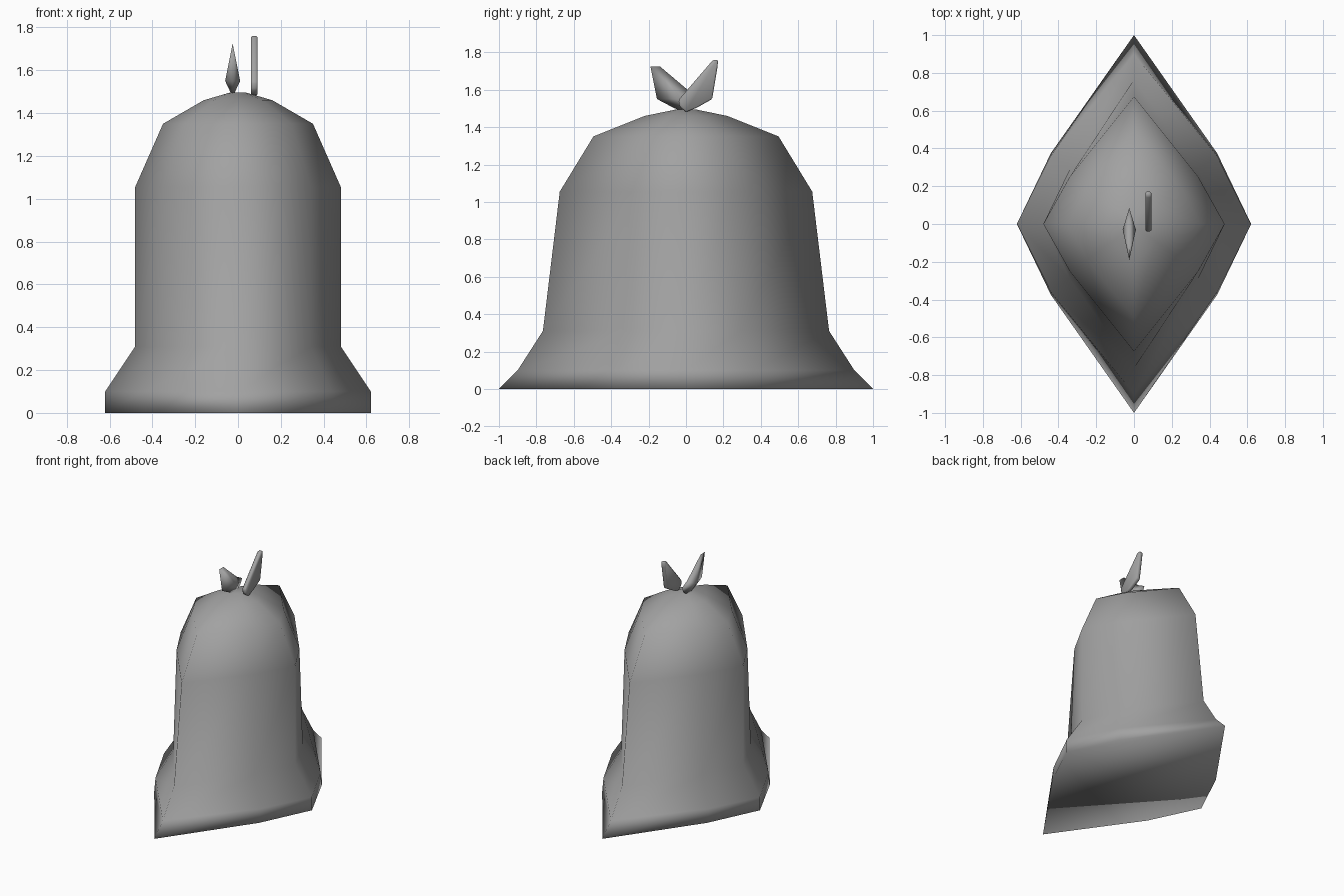
import bpy, bmesh

cube = bpy.data.objects.get("Cube")
if cube:
    bpy.data.objects.remove(cube, do_unlink=True)

# Single grey plastic
grey = bpy.data.materials.new("grey_plastic")
grey.use_nodes = True
colour = (0.36, 0.36, 0.36, 1)
grey.diffuse_color = colour
grey.node_tree.nodes["Principled BSDF"].inputs["Base Color"].default_value = colour


def finish(bm, name):
    bmesh.ops.recalc_face_normals(bm, faces=bm.faces)
    for face in bm.faces:
        face.smooth = True
    mesh = bpy.data.meshes.new(name)
    bm.to_mesh(mesh)
    bm.free()
    mesh.materials.append(grey)
    obj = bpy.data.objects.new(name, mesh)
    bpy.context.collection.objects.link(obj)
    return obj


def diamond_ring(bm, z, x, y, dx, dy):
    """Eight-sided pinched diamond, listed counter-clockwise."""
    points = [(x, 0), (dx, dy), (0, y), (-dx, dy),
              (-x, 0), (-dx, -dy), (0, -y), (dx, -dy)]
    return [bm.verts.new((px, py, z)) for px, py in points]


# Bag body: height, half width, half depth, diagonal corner
profile = [
    (0.0, 0.62, 1.0, 0.44, 0.375),
    (0.1, 0.62, 0.9, 0.44, 0.36),
    (0.31, 0.48, 0.765, 0.34, 0.29),
    (1.055, 0.48, 0.675, 0.34, 0.25),
    (1.35, 0.35, 0.495, 0.25, 0.19),
    (1.46, 0.16, 0.22, 0.115, 0.09),
    (1.495, 0.04, 0.05, 0.03, 0.03),
]
bm = bmesh.new()
rings = [diamond_ring(bm, *row) for row in profile]
for low, high in zip(rings, rings[1:]):
    for i in range(8):
        j = (i + 1) % 8
        bm.faces.new((low[i], low[j], high[j], high[i]))
bm.faces.new(rings[0][::-1])
bm.faces.new(rings[-1])
finish(bm, "bag_body")

# Front knot end: leaf with a thin rim and a thick middle
rim = [(-0.19, 1.725), (-0.155, 1.55), (-0.07, 1.505), (0.0, 1.475),
       (0.065, 1.515), (0.085, 1.555), (0.02, 1.59), (-0.14, 1.725)]
bm = bmesh.new()
edge = [bm.verts.new((-0.025, y, z)) for y, z in rim]
for side in (-1, 1):
    ridge = bm.verts.new((-0.025 + side * 0.035, -0.03, 1.55))
    for i in range(len(edge)):
        bm.faces.new((edge[i], edge[(i + 1) % len(edge)], ridge))
finish(bm, "front_knot_end")

# Back knot end: flat tab of even thickness
outline = [(0.145, 1.76), (0.172, 1.76), (0.168, 1.72), (0.14, 1.55),
           (0.06, 1.505), (0.0, 1.48), (-0.035, 1.51), (-0.04, 1.545)]
bm = bmesh.new()
face = bm.faces.new([bm.verts.new((0.06, y, z)) for y, z in outline])
extruded = bmesh.ops.extrude_face_region(bm, geom=[face])
moved = [v for v in extruded["geom"] if isinstance(v, bmesh.types.BMVert)]
bmesh.ops.translate(bm, verts=moved, vec=(0.032, 0, 0))
tab = finish(bm, "back_knot_end")
bevel = tab.modifiers.new("soft_edges", "BEVEL")
bevel.width = 0.007
bevel.segments = 1
